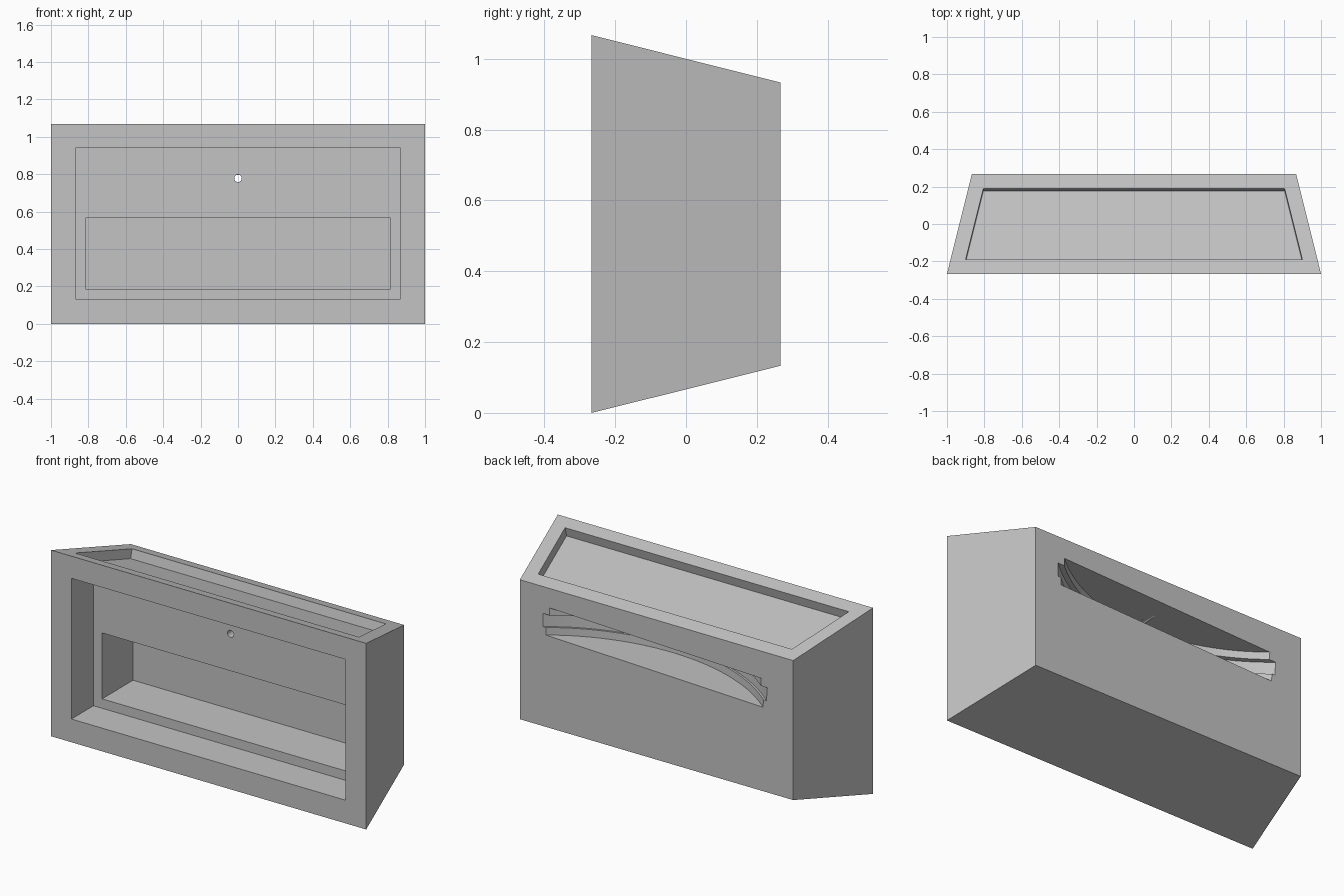
import bpy
from math import radians
from mathutils import Vector, Matrix

old = bpy.data.objects.get("Cube")
if old:
    bpy.data.objects.remove(old, do_unlink=True)

grey = bpy.data.materials.new("plain grey")
grey.use_nodes = True
colour = (0.55, 0.55, 0.55, 1)
grey.diffuse_color = colour
grey.node_tree.nodes["Principled BSDF"].inputs["Base Color"].default_value = colour


def prism(name, near, far):
    """Solid between two matching outlines."""
    n = len(near)
    faces = [tuple(range(n)), tuple(reversed(range(n, 2 * n)))]
    faces += [(i, i + n, (i + 1) % n + n, (i + 1) % n) for i in range(n)]
    mesh = bpy.data.meshes.new(name)
    mesh.from_pydata(list(near) + list(far), [], faces)
    mesh.materials.append(grey)
    obj = bpy.data.objects.new(name, mesh)
    bpy.context.collection.objects.link(obj)
    bpy.context.view_layer.objects.active = obj
    bpy.ops.object.select_all(action='DESELECT')
    obj.select_set(True)
    bpy.ops.object.mode_set(mode='EDIT')
    bpy.ops.mesh.select_all(action='SELECT')
    bpy.ops.mesh.normals_make_consistent(inside=False)
    bpy.ops.object.mode_set(mode='OBJECT')
    return obj


def rect(half, low, high, y):
    return [Vector(p) for p in ((-half, y, low), (half, y, low), (half, y, high), (-half, y, high))]


def cylinder(name, radius, depth, matrix, sides):
    bpy.ops.mesh.primitive_cylinder_add(vertices=sides, radius=radius, depth=depth)
    obj = bpy.context.object
    obj.name = name
    obj.matrix_world = matrix
    obj.data.materials.append(grey)
    return obj


# Tapered housing
front, back = -0.267, 0.267
housing = prism("housing", rect(1, 0, 1.067, front), rect(0.867, 0.133, 0.933, back))


def cut(cutter):
    mod = housing.modifiers.new(cutter.name, 'BOOLEAN')
    mod.operation = 'DIFFERENCE'
    mod.solver = 'EXACT'
    mod.object = cutter
    bpy.context.view_layer.objects.active = housing
    bpy.ops.object.modifier_apply(modifier=mod.name)
    bpy.data.objects.remove(cutter, do_unlink=True)


# Two nested front recesses
cut(prism("front_recess", rect(0.87, 0.133, 0.94, front - 0.1), rect(0.87, 0.133, 0.94, -0.067)))
cut(prism("deep_recess", rect(0.815, 0.187, 0.565, -0.1), rect(0.815, 0.187, 0.565, 0.213)))

# Shallow tray square to the sloping top
normal = Vector((0, 0.25, 1)).normalized()
tray = [Vector((x, y, 1 - 0.25 * y))
        for x, y in ((-0.9, -0.19), (0.9, -0.19), (0.805, 0.19), (-0.805, 0.19))]
cut(prism("top_tray", [p + normal * 0.05 for p in tray], [p - normal * 0.0535 for p in tray]))

# Tilted stepped disc slot in the back: radius, offset and thickness of each layer
pivot = Matrix.Translation((0.01, back, 0.718))
tilt = Matrix.Rotation(radians(-1.9), 4, 'Y') @ Matrix.Rotation(radians(2), 4, 'X')
for radius, offset, depth in ((1.043, 0.059, 0.044), (1.07, 0, 0.076), (1.058, -0.059, 0.044)):
    place = pivot @ tilt @ Matrix.Translation((0, 0.8, offset))
    cut(cylinder("slot_layer", radius, depth, place, 128))

# Small hole from the front recess into the slot
bore = Matrix.Translation((0, 0, 0.778)) @ Matrix.Rotation(radians(90), 4, 'X')
cut(cylinder("bore", 0.02, 0.3, bore, 32))

bpy.ops.object.select_all(action='DESELECT')
housing.select_set(True)
bpy.context.view_layer.objects.active = housing
bpy.ops.object.shade_smooth_by_angle(angle=radians(12))
